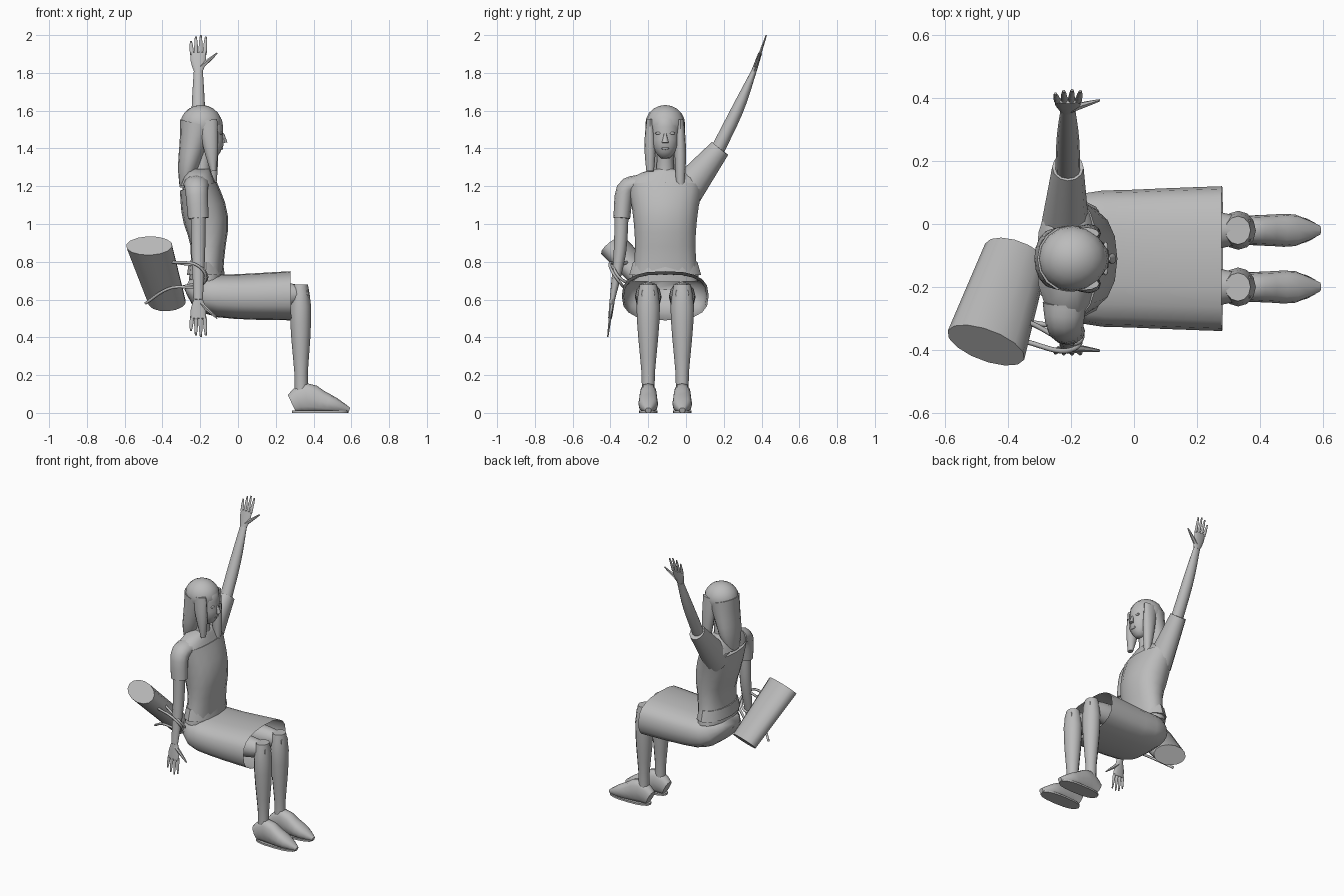
import bpy, bmesh, math
from mathutils import Vector, Matrix

cube = bpy.data.objects.get("Cube")
if cube:
    bpy.data.objects.remove(cube)

shade = (.5, .5, .5, 1)
grey = bpy.data.materials.new("plain grey")
grey.use_nodes = True
grey.diffuse_color = shade
grey.node_tree.nodes["Principled BSDF"].inputs["Base Color"].default_value = shade

X_AXIS, Y_AXIS = Vector((1, 0, 0)), Vector((0, 1, 0))
mid = -.11      # centre plane of the body
arm_x = -.21    # both arms lie in this plane


def sample(keys, t):
    """Smooth curve through evenly spaced keys, numbers or vectors alike."""
    last = len(keys) - 1
    i = min(int(t * last), last - 1)
    f = t * last - i
    start, end = keys[i], keys[i + 1]
    leave = (end - keys[max(i - 1, 0)]) / 2
    arrive = (keys[min(i + 2, last)] - start) / 2
    ease = f * f * (3 - 2 * f)
    return (start + (end - start) * ease + leave * (f * (1 - f) ** 2)
            - arrive * (f * f * (1 - f)))


def signed_power(value, power):
    return math.copysign(abs(value) ** power, value)


def add_tube(bm, path, widths, depths, across, sides=12, steps=8, power=1, open_end=False):
    """Loft oval rings along a smooth path, with width and depth varying along it."""
    keys = [Vector(p) for p in path]
    centres = [sample(keys, i / steps) for i in range(steps + 1)]
    rings = []
    for i, centre in enumerate(centres):
        along = centres[min(i + 1, steps)] - centres[max(i - 1, 0)]
        deep = along.cross(across).normalized()
        wide = deep.cross(along).normalized()
        width, depth = sample(widths, i / steps), sample(depths, i / steps)
        ring = []
        for k in range(sides):
            angle = math.tau * k / sides
            ring.append(bm.verts.new(
                centre + wide * width * signed_power(math.cos(angle), power)
                + deep * depth * signed_power(math.sin(angle), power)))
        rings.append(ring)
    for low, high in zip(rings, rings[1:]):
        for k in range(sides):
            n = (k + 1) % sides
            bm.faces.new((low[k], low[n], high[n], high[k]))
    bm.faces.new(rings[0])
    if not open_end:
        bm.faces.new(rings[-1])


def finish(name, bm, matrix=Matrix.Identity(4)):
    bm.transform(matrix)
    bmesh.ops.recalc_face_normals(bm, faces=bm.faces)
    mesh = bpy.data.meshes.new(name)
    bm.to_mesh(mesh)
    bm.free()
    for polygon in mesh.polygons:
        polygon.use_smooth = True
    mesh.set_sharp_from_angle(angle=math.radians(50))
    mesh.materials.append(grey)
    bpy.context.collection.objects.link(bpy.data.objects.new(name, mesh))


def part(name, path, widths, depths, across=Y_AXIS, **options):
    bm = bmesh.new()
    add_tube(bm, path, widths, depths, across, **options)
    finish(name, bm)


def ball(name, centre, size):
    bm = bmesh.new()
    bmesh.ops.create_uvsphere(bm, u_segments=16, v_segments=10, radius=1)
    finish(name, bm, Matrix.Translation(centre) @ Matrix.Diagonal((*size, 1)))


def arm(side, path, tilt):
    """A bare arm, ending in a hand turned by tilt about the x axis."""
    part(side + "_arm", path, [.04, .036, .024], [.037, .033, .014], X_AXIS)
    bm = bmesh.new()
    add_tube(bm, [(0, 0, 0), (0, 0, .1)], [.024, .04, .04], [.014, .01], X_AXIS, steps=4)
    for i in range(4):
        x = (i - 1.5) * .022
        tip = .2 - .008 * (i - 2) ** 2
        add_tube(bm, [(x, 0, .09), (x * 1.2, 0, tip)], [.011, .01, .005], [.009, .004],
                 X_AXIS, sides=6, steps=3)
    add_tube(bm, [(.01, 0, .02), (.1, 0, .1)], [.014, .01, .004], [.014, .01, .004],
             Y_AXIS, sides=6, steps=4)
    finish(side + "_hand", bm, Matrix.Translation(path[-1]) @ Matrix.Rotation(tilt, 4, 'X'))


# Shirt
part("shirt_body", [(-.17, mid, .7), (-.16, mid, .95), (-.21, mid, 1.2)],
     [.18, .16, .17, .2], [.09, .09, .12, .1], sides=16, power=.9)
part("shirt_yoke", [(-.21, mid, 1.2), (-.21, mid, 1.29)],
     [.2, .18, .07], [.1, .08, .06], sides=16, power=.9, steps=4)
part("shirt_hem", [(-.17, mid, .73), (-.17, mid, .8)], [.19, .17], [.1, .09], steps=2)
part("hanging_sleeve", [(-.22, -.25, 1.21), (-.22, -.32, 1.18), (arm_x, -.34, 1.03)],
     [.07, .06, .055], [.05, .05, .044], X_AXIS)
part("raised_sleeve", [(-.22, -.03, 1.14), (arm_x, .18, 1.4)], [.08, .05], [.1, .055], X_AXIS)

# Arms and hands
arm("hanging", [(arm_x, -.34, 1.1), (arm_x, -.35, .85), (arm_x, -.39, .6)], math.radians(173))
arm("raised", [(arm_x, .14, 1.34), (arm_x, .27, 1.6), (arm_x, .36, 1.81)], math.radians(-19))

# Neck, head and face
part("neck", [(-.2, mid, 1.24), (-.18, mid, 1.4)], [.055, .045, .045], [.055, .045, .045])
part("face", [(-.13, mid, 1.35), (-.155, mid, 1.47), (-.17, mid, 1.6)],
     [.025, .065, .073, .075, .04], [.02, .066, .077, .08, .04], sides=16)
part("nose", [(-.08, mid, 1.48), (-.07, mid, 1.43)], [.006, .018], [.006, .014], sides=8, steps=3)
ball("lips", (-.087, mid, 1.4), (.008, .02, .007))
for side in (-1, 1):
    ball("eye", (-.09, mid + side * .036, 1.48), (.008, .017, .007))

# Hair: crown, back mass and two side locks of unequal length
ball("hair_crown", (-.195, mid, 1.53), (.11, .105, .1))
part("hair_back", [(-.285, mid, 1.19), (-.25, mid, 1.36), (-.21, mid, 1.53)],
     [.05, .09, .1, .105], [.025, .055, .075, .1], sides=16)
for name, side, bottom in (("right_lock", -1, 1.28), ("left_lock", 1, 1.19)):
    y = mid + side * .08
    part(name, [(-.13, y, bottom), (-.16, y, 1.55)], [.02, .03, .02], [.015, .04, .05])

# Skirt, open at the knees
part("skirt", [(-.27, mid, .68), (-.1, mid, .62), (.28, mid, .62)],
     [.09, .2, .22, .23], [.03, .1, .12, .13], sides=20, power=.75, open_end=True)

# Legs and shoes
heights = [.05, .08, .06, .04, .014]
for name, y in (("right", mid - .09), ("left", mid + .09)):
    part(name + "_thigh", [(-.12, y, .61), (.37, y, .63)],
         [.07, .07, .065, .035], [.075, .075, .07, .035])
    part(name + "_shin", [(.33, y, .68), (.335, y, .1)],
         [.045, .062, .052, .036, .034], [.04, .056, .05, .036, .035])
    part(name + "_shoe", [(.285 + .076 * i, y, h) for i, h in enumerate(heights)],
         [.035, .045, .05, .05, .015], heights, power=.8)
    part(name + "_sole", [(.435, y, 0), (.435, y, .012)], [.15, .15], [.05, .05],
         X_AXIS, sides=16, steps=1, power=.8)

# Shoulder bag behind the hanging arm
part("bag", [(-.47, -.385, .885), (-.375, -.1, .585)], [.13, .105], [.07, .066],
     Vector((.95, -.3, -.1)), sides=14, steps=3)


def strap(name, points):
    curve = bpy.data.curves.new(name, 'CURVE')
    curve.dimensions = '3D'
    curve.bevel_depth = .008
    curve.bevel_resolution = 1
    spline = curve.splines.new('BEZIER')
    spline.bezier_points.add(len(points) - 1)
    for knot, point in zip(spline.bezier_points, points):
        knot.co = point
        knot.handle_left_type = knot.handle_right_type = 'AUTO'
    curve.materials.append(grey)
    bpy.context.collection.objects.link(bpy.data.objects.new(name, curve))


# Straps loop around the forearm
strap("outer_strap", [(-.36, -.37, .8), (-.2, -.4, .77), (-.18, -.35, .69),
                      (-.36, -.3, .66), (-.49, -.2, .58)])
strap("inner_strap", [(-.34, -.31, .8), (-.17, -.37, .74), (-.31, -.2, .66)])
